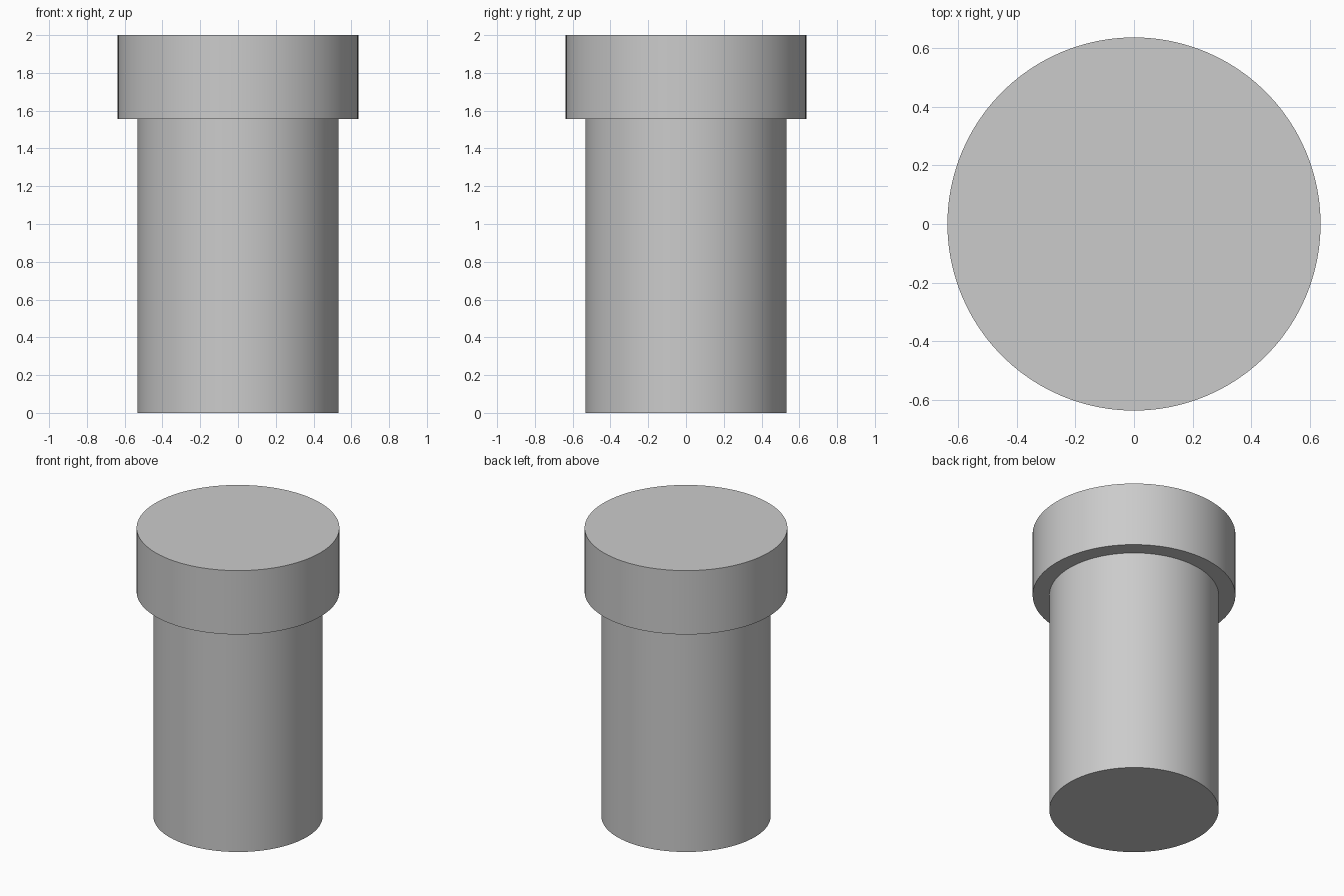
import bpy, bmesh, math

if "Cube" in bpy.data.objects:
    bpy.data.objects.remove(bpy.data.objects["Cube"])

SIDES = 96
SHAFT_R, HEAD_R = 0.532, 0.637
SHOULDER_Z, TOP_Z = 1.557, 2.0

# Stepped half-profile (radius, height) from the base to the top rim
profile = [(SHAFT_R, 0), (SHAFT_R, SHOULDER_Z), (HEAD_R, SHOULDER_Z), (HEAD_R, TOP_Z)]

# Revolve the profile into rings, bridge them and cap both ends
bm = bmesh.new()
rings = []
for r, z in profile:
    rings.append([bm.verts.new((r * math.cos(a), r * math.sin(a), z))
                  for a in (2 * math.pi * i / SIDES for i in range(SIDES))])
for low, high in zip(rings, rings[1:]):
    for i in range(SIDES):
        j = (i + 1) % SIDES
        bm.faces.new((low[i], low[j], high[j], high[i]))
bm.faces.new(rings[0][::-1])
bm.faces.new(rings[-1])
bmesh.ops.recalc_face_normals(bm, faces=bm.faces[:])

mesh = bpy.data.meshes.new("headed_pin")
bm.to_mesh(mesh)
bm.free()
pin = bpy.data.objects.new("headed_pin", mesh)
bpy.context.collection.objects.link(pin)

# Smooth round walls, crisp rims
bpy.context.view_layer.objects.active = pin
pin.select_set(True)
bpy.ops.object.shade_smooth_by_angle(angle=math.radians(30))
